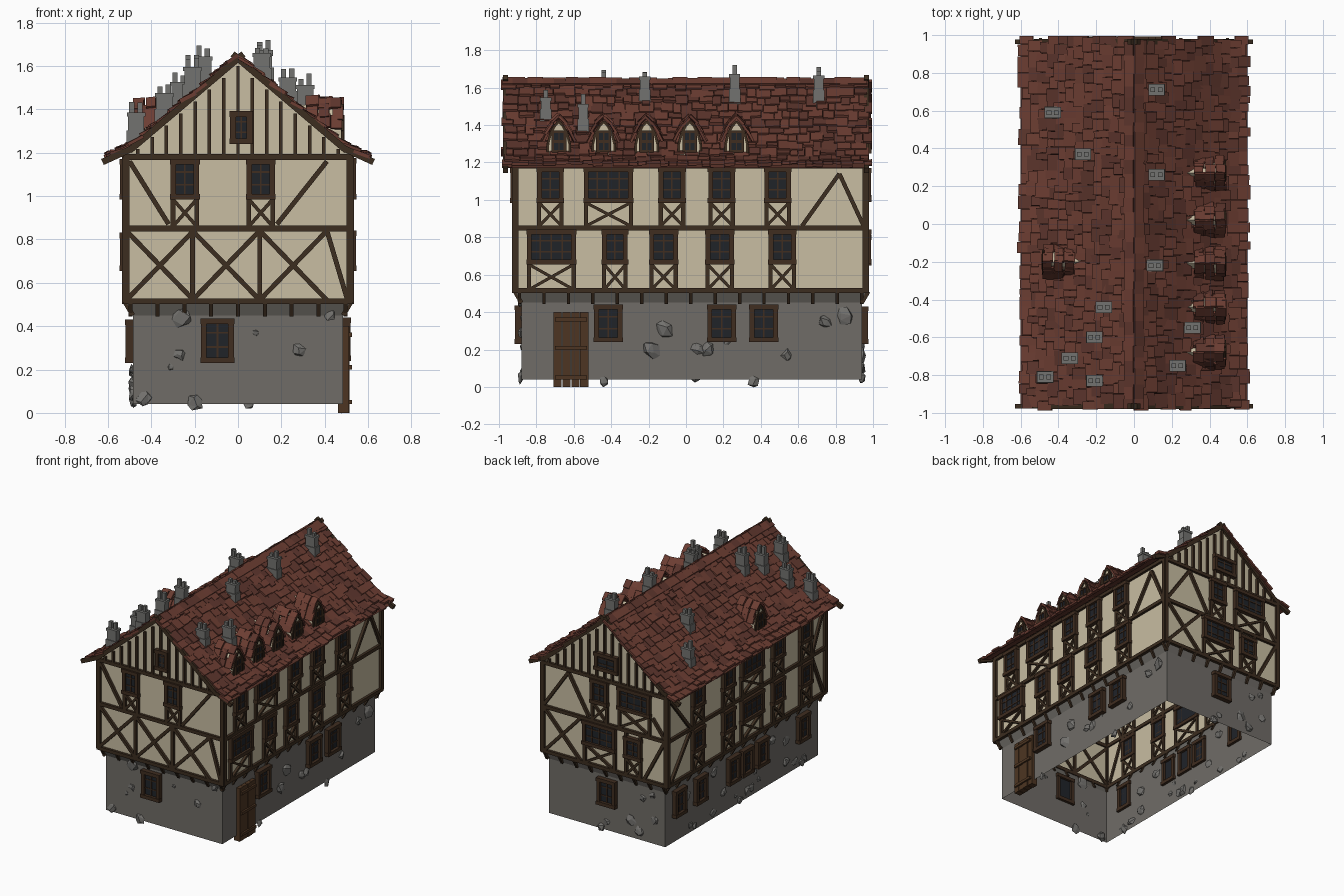
import bpy, bmesh, math, random
from mathutils import Vector, Matrix

if "Cube" in bpy.data.objects:
    bpy.data.objects.remove(bpy.data.objects["Cube"])

random.seed(7)
R = random.uniform
COL = {
    "stone_walls": (.16, .15, .135), "plaster_walls": (.58, .51, .36), "timber_frame": (.045, .026, .014),
    "window_frames": (.05, .026, .014), "window_glass": (.014, .017, .022), "door": (.075, .036, .016),
    "roof_underlay": (.10, .033, .022), "roof_tiles": (.15, .047, .032), "roof_tiles_dark": (.11, .036, .026),
    "chimneys": (.17, .17, .16), "wall_rocks": (.17, .165, .155), "dormer_walls": (.58, .51, .36),
}
parts = {}


def bm_of(name):
    return parts.setdefault(name, bmesh.new())


def bar(name, p, q, w, t, n):
    """Box running from p to q, width w, thickness t along normal n."""
    p, q, n = Vector(p), Vector(q), Vector(n)
    x = (q - p).normalized()
    y = n.cross(x).normalized()
    z = x.cross(y)
    L = (q - p).length
    M = Matrix((x * L, y * w, z * t)).transposed().to_4x4()
    M.translation = (p + q) / 2
    bmesh.ops.create_cube(bm_of(name), size=1, matrix=M)


def face(name, pts):
    bm = bm_of(name)
    bm.faces.new([bm.verts.new(p) for p in pts])


# wall frames: outward direction, along direction, upper offset, ground offset
SIDES = {"F": ((0, -1, 0), (1, 0, 0), .91, .88), "B": ((0, 1, 0), (1, 0, 0), .96, .94),
         "R": ((1, 0, 0), (0, 1, 0), .515, .485), "L": ((-1, 0, 0), (0, 1, 0), .515, .485)}


def W(s, u, v, d=0, g=False):
    D, U, a, b = SIDES[s]
    return Vector(U) * u + Vector(D) * ((b if g else a) + d) + Vector((0, 0, v))


def wbar(name, s, u1, v1, u2, v2, w=.022, t=.03, d=.004, g=False):
    bar(name, W(s, u1, v1, d, g), W(s, u2, v2, d, g), w, t, SIDES[s][0])


def timber(s, *pts):
    wbar("timber_frame", s, *pts)


def window(s, u, w, z0, z1, g=False):
    f, a, b = "window_frames", u - w / 2 + .012, u + w / 2 - .012
    t = .05 if g else .042
    wbar("window_glass", s, u, z0 + .01, u, z1 - .01, w - .02, .016, .006, g)
    for x in (a, b):
        wbar(f, s, x, z0, x, z1, .026, t, .008, g)
    for z in (z0 + .012, z1 - .012):
        wbar(f, s, a - .016, z, b + .016, z, .026, t + .006, .008, g)
    n = 4 if w > .2 else 2
    for i in range(1, n):
        x = a + (b - a) * i / n
        wbar(f, s, x, z0, x, z1, .008, .02, .008, g)
    for k in (.36, .68):
        z = z0 + (z1 - z0) * k
        wbar(f, s, a, z, b, z, .008, .02, .008, g)


def braced_window(s, u, w, z0, z1, floor, top):
    """Window with side posts and a crossed brace underneath."""
    window(s, u, w, z0, z1)
    a, b = u - w / 2 + .01, u + w / 2 - .01
    for x in (a, b):
        timber(s, x, floor, x, top)
    timber(s, a, floor + .01, b, z0, .016)
    timber(s, b, floor + .01, a, z0, .016)


# shell: stone ground floor flaring into plaster upper floors, open below
def ring(x, y0, y1, z):
    return [Vector(p) for p in ((-x, y0, z), (x, y0, z), (x, y1, z), (-x, y1, z))]


rings = [ring(.485, -.88, .94, .04), ring(.485, -.88, .94, .45), ring(.515, -.91, .96, .51),
         ring(.515, -.91, .96, 1.19)]
for k in range(3):
    for i in range(4):
        j = (i + 1) % 4
        q = [rings[k][i], rings[k][j], rings[k + 1][j], rings[k + 1][i]]
        if k == 2 and i in (0, 2):
            q.insert(3, Vector((0, q[0].y, 1.615)))
        face("plaster_walls" if k == 2 else "stone_walls", q)

# main beams, corner posts and jetty brackets
for s in SIDES:
    lo, hi = (-.515, .515) if s in "FB" else (-.91, .96)
    for z in (.515, .85, 1.18):
        timber(s, lo - .012, z, hi + .012, z, .026)
    for u in (lo, hi):
        timber(s, u, .51, u, 1.18, .03)
    n = 9 if s in "FB" else 15
    for i in range(n):
        u = lo + .02 + (hi - lo - .04) * i / (n - 1)
        bar("timber_frame", W(s, u, .45, .0, True), W(s, u, .51, .035, True), .018, .022, SIDES[s][0])

# front: crossed lower storey, two windows above
for a in (-.515, -.21, .10):
    timber("F", a, .52, a + .31, .84)
    timber("F", a + .31, .52, a, .84)
    timber("F", a, .51, a, .85)
timber("F", .41, .84, .505, .52)
for u in (-.245, .105):
    braced_window("F", u, .13, .985, 1.17, .85, 1.18)
timber("F", -.50, 1.16, -.32, .87)
timber("F", .18, .87, .41, 1.16)
window("F", .015, .10, 1.24, 1.39)
window("F", -.095, .15, .23, .435, True)

# back: mixed wide and narrow windows
for u, w, z0, z1, fl, tp in ((.04, .27, .66, .84, .51, .85), (-.24, .14, .65, .81, .51, .85),
                             (.04, .14, .99, 1.17, .85, 1.18), (-.25, .27, 1.0, 1.17, .85, 1.18)):
    braced_window("B", u, w, z0, z1, fl, tp)
window("B", -.02, .19, 1.25, 1.38)
window("B", -.01, .15, .23, .43, True)
for p in ((.50, .52, .2, .84), (.2, .52, .50, .84), (-.5, .84, -.33, .52), (.5, .87, .3, 1.16), (.3, 1.16, .13, .87),
          (-.5, .87, -.4, 1.0)):
    timber("B", *p)

# gable studs
for s in "FB":
    for i in range(-7, 8):
        x = i * .066
        top = 1.60 - .83 * abs(x)
        if abs(x - (.015 if s == "F" else -.02)) < (.05 if s == "F" else .09):
            timber(s, x, 1.18, x, 1.25, .016)
            timber(s, x, 1.38, x, top, .016)
        else:
            timber(s, x, 1.18, x, top, .016)

# right side windows and door
for u, w in ((-.72, .26), (-.38, .135), (-.12, .15), (.18, .15), (.515, .145)):
    braced_window("R", u, w, .655, .84, .51, .85)
for u, w in ((-.725, .14), (-.415, .26), (-.075, .14), (.19, .14), (.49, .14)):
    braced_window("R", u, w, .985, 1.175, .85, 1.18)
for u in (-.415, .19, .415):
    window("R", u, .15, .24, .44, True)
for i in range(4):
    u = -.687 + i * .048
    wbar("door", "R", u, 0, u, .40, .045, .05, R(.0, .006), True)
for z in (.05, .21, .36):
    wbar("door", "R", -.70, z, -.53, z, .02, .02, .03, True)
# left side windows
for u, w in ((.61, .14), (.25, .14), (-.03, .26), (-.34, .14), (-.67, .14)):
    braced_window("L", u, w, .655, .83, .51, .85)
    braced_window("L", u, w, .985, 1.17, .85, 1.18)
for u in (.79, .54, .15, -.01, -.19, -.68):
    window("L", u, .13, .23, .43, True)
# side wall diagonals
for p in ((.62, .86, .82, 1.14), (.82, 1.14, .95, .86)):
    timber("R", *p)
for p in ((.70, .86, .93, 1.14), (.93, .53, .70, .83), (-.75, .86, -.88, 1.14), (-.75, .83, -.88, .53)):
    timber("L", *p)

# rocks bulging from the stone walls
rocks = [("F", -.26, .44, .05), ("F", -.27, .27, .027), ("F", .28, .29, .035), ("F", .42, .46, .035),
         ("F", -.43, .07, .04), ("F", -.2, .05, .04), ("F", .08, .37, .016), ("F", -.31, .21, .016),
         ("R", -.12, .31, .05), ("R", -.18, .2, .05), ("R", .06, .21, .04), ("R", .12, .2, .04), ("R", .54, .17, .032),
         ("R", .74, .35, .04), ("R", .85, .38, .05), ("R", -.44, .03, .03), ("R", .36, .03, .03), ("R", .22, .25, .025)]
rocks += [("L", R(-.8, .88), R(.05, .2), R(.02, .045)) for i in range(14)]
rocks += [("L", u, R(.25, .4), .04) for u in (.68, .36, -.33, -.5)]
rocks += [("B", u, v, R(.025, .045)) for u, v in ((-.2, .17), (-.3, .36), (-.4, .22), (-.27, .1), (0, .1), (.05, .05), (-.38, .4))]
for s, u, v, r in rocks:
    out = Vector(SIDES[s][0])
    M = Matrix.Translation(W(s, u, max(v, r), .0, True)) @ Matrix.Diagonal([.45 if abs(c) > .5 else 1 for c in out] + [1])
    M = M @ Matrix.Rotation(R(0, 6), 4, out)
    vs = bmesh.ops.create_icosphere(bm_of("wall_rocks"), subdivisions=1, radius=r, matrix=M)["verts"]
    for q in vs:
        q.co += Vector((R(-1, 1), R(-1, 1), R(-1, 1))) * r * .22


# roof: underlay, ragged tiles, ridge and barge boards
def rz(x):
    return 1.63 - .83 * x if x < .5 else 1.215 - .45 * (x - .5)


def tile(p, q, w, t, n):
    bar(random.choice(("roof_tiles", "roof_tiles", "roof_tiles_dark")), p, q, w, t, n)


for sg in (-1, 1):
    for a, b in ((0, .5), (.5, .6)):
        face("roof_underlay", [(sg * a, -.97, rz(a)), (sg * b, -.97, rz(b)), (sg * b, .97, rz(b)), (sg * a, .97, rz(a))])
    for i in range(12):
        x0 = i * .0485
        y = -.99 + R(0, .04)
        while y < .96:
            w = R(.035, .085)
            x1 = x0 + .07 + R(-.014, .014)
            e = min(y + w, .995)
            l1, l2 = R(.004, .010), R(.014, .030)
            tile((sg * x0, (y + e) / 2, rz(x0) + l1), (sg * x1, (y + e) / 2, rz(x1) + l2), e - y, R(.012, .02), (sg * .6, R(-.05, .05), .8))
            y = e + .002
    for y in (-.965, .965):
        bar("timber_frame", (-sg * .025, y, 1.655), (sg * .5, y, rz(.5) - .005), .03, .028, (0, 1, 0))
        bar("timber_frame", (sg * .49, y, rz(.49) - .005), (sg * .625, y, 1.157), .03, .025, (0, 1, 0))
    y = -.98
    while y < .95:
        w = R(.05, .09)
        tile((0, y + w / 2, 1.645 + R(-.005, .006)), (sg * .05, y + w / 2, 1.615), w, .015, (sg * .6, 0, .8))
        y += w

# chimneys with caps and pots
for x, y in ((-.43, .59), (-.27, .37), (.12, .71), (.12, .26), (.11, -.22), (-.16, -.44), (-.21, -.60), (-.34, -.71),
             (-.47, -.81), (-.21, -.83), (.31, -.55), (.23, -.75)):
    z, h = rz(abs(x)), R(.10, .14)
    n, c = (0, 1, 0), "chimneys"
    bar(c, (x, y, z - .05), (x, y, z + h * .45), .09, .062, n)
    bar(c, (x, y, z + h * .4), (x, y, z + h), .075, .052, n)
    bar(c, (x, y, z + h - .012), (x, y, z + h + .006), .085, .06, n)
    for dx in (-.02, .018):
        bar(c, (x + dx, y, z + h), (x + dx, y, z + h + R(.025, .065)), .024, .024, n)

# dormers: pointed arch front, tiled hood
ARCH = [(.06, 0), (.058, .08), (.044, .135), (.022, .175), (0, .20)]
for sg, y in [(1, v) for v in (-.68, -.44, -.21, .02, .27)] + [(-1, -.20)]:
    z0, xf = 1.22, .478
    pts = ARCH + [(-a, b) for a, b in ARCH[-2::-1]]
    for x in (xf, .28):
        face("dormer_walls", [(sg * x, y + a, z0 + b) for a, b in pts])
    for (a, b), (c, d) in zip(pts, pts[1:]):
        face("dormer_walls", [(sg * x, y + p, z0 + q) for x, p, q in ((xf, a, b), (xf, c, d), (.28, c, d), (.28, a, b))])
        bar("timber_frame", (sg * (xf + .002), y + a, z0 + b), (sg * (xf + .002), y + c, z0 + d), .014, .012, (sg, 0, 0))
    bar("window_glass", (sg * xf, y, z0 + .04), (sg * xf, y, z0 + .145), .065, .012, (sg, 0, 0))
    for k in (-.033, 0, .033):
        bar("window_frames", (sg * xf, y + k, z0 + .035), (sg * xf, y + k, z0 + .15), .014 if k else .006, .025, (sg, 0, 0))
    for k in (.04, .092, .145):
        bar("window_frames", (sg * xf, y - .036, z0 + k), (sg * xf, y + .036, z0 + k), .014, .022, (sg, 0, 0))
    for m in (-1, 1):
        for r, (a, b, c, d) in enumerate(((0, .218, .04, .175), (.03, .19, .062, .13), (.055, .145, .082, .085))):
            for i in range(3):
                xa = .455 - i * .055 + R(-.006, .006)
                lift = .006 * i + R(0, .012)
                tile((sg * xa, y + m * a, z0 + b + lift), (sg * xa, y + m * (c + R(0, .008)), z0 + d + lift), R(.045, .06), .014,
                     (R(-.15, .15), m * .75, .6))

# turn every collected part into an object
for name, bm in parts.items():
    bmesh.ops.remove_doubles(bm, verts=bm.verts, dist=1e-6) if name in ("stone_walls", "plaster_walls") else None
    bmesh.ops.recalc_face_normals(bm, faces=bm.faces)
    me = bpy.data.meshes.new(name)
    bm.to_mesh(me)
    bm.free()
    mat = bpy.data.materials.new(name)
    mat.diffuse_color = (*COL[name], 1)
    mat.use_nodes = True
    mat.node_tree.nodes["Principled BSDF"].inputs["Base Color"].default_value = mat.diffuse_color
    me.materials.append(mat)
    bpy.context.collection.objects.link(bpy.data.objects.new(name, me))
